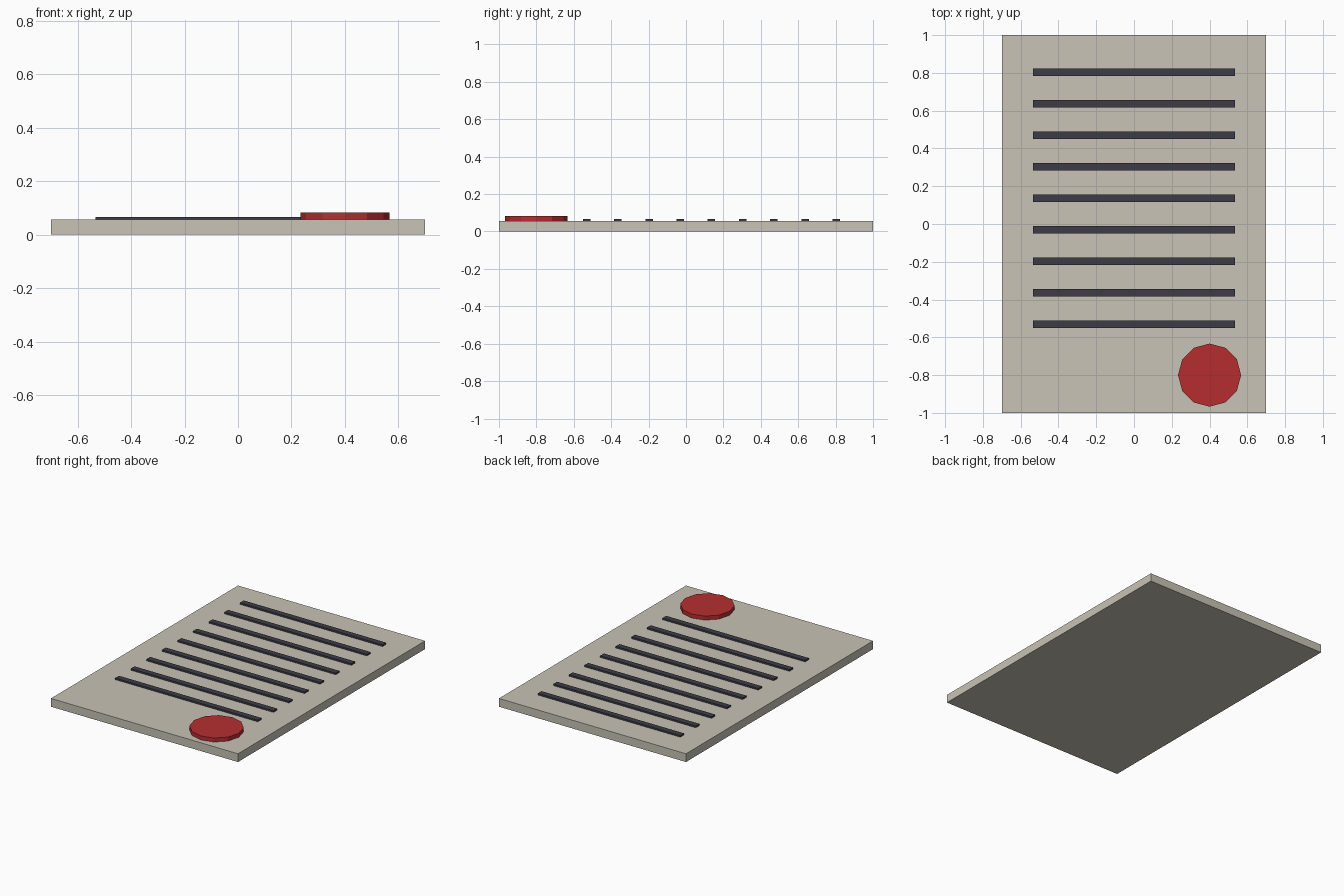
import bpy

if "Cube" in bpy.data.objects:
    bpy.data.objects.remove(bpy.data.objects["Cube"])

def material(name, rgb):
    m = bpy.data.materials.new(name)
    m.diffuse_color = (*rgb, 1.0)
    m.use_nodes = True
    m.node_tree.nodes["Principled BSDF"].inputs["Base Color"].default_value = m.diffuse_color
    return m

paper = material("parchment", (0.578, 0.546, 0.468))
ink = material("dark_ink", (0.048, 0.045, 0.062))
wax = material("red_wax", (0.468, 0.027, 0.029))

def box(name, size, loc, mat):
    bpy.ops.mesh.primitive_cube_add(size=1, location=loc)
    o = bpy.context.object
    o.name = name
    o.scale = size
    bpy.ops.object.transform_apply(location=False, rotation=False, scale=True)
    o.data.materials.append(mat)
    return o

TOP = 0.056

# Sheet
box("sheet", (1.4, 2.0, TOP), (0, 0, TOP / 2), paper)

# Nine raised lines of writing
for i in range(9):
    box(f"text_line_{i + 1}", (1.067, 0.04, 0.02),
        (0, 0.803 - i * 0.1667, 0.057), ink)

# Twelve-sided wax seal
bpy.ops.mesh.primitive_cylinder_add(vertices=12, radius=0.167, depth=0.033,
                                    location=(0.4, -0.8, 0.0665))
seal = bpy.context.object
seal.name = "wax_seal"
seal.data.materials.append(wax)
